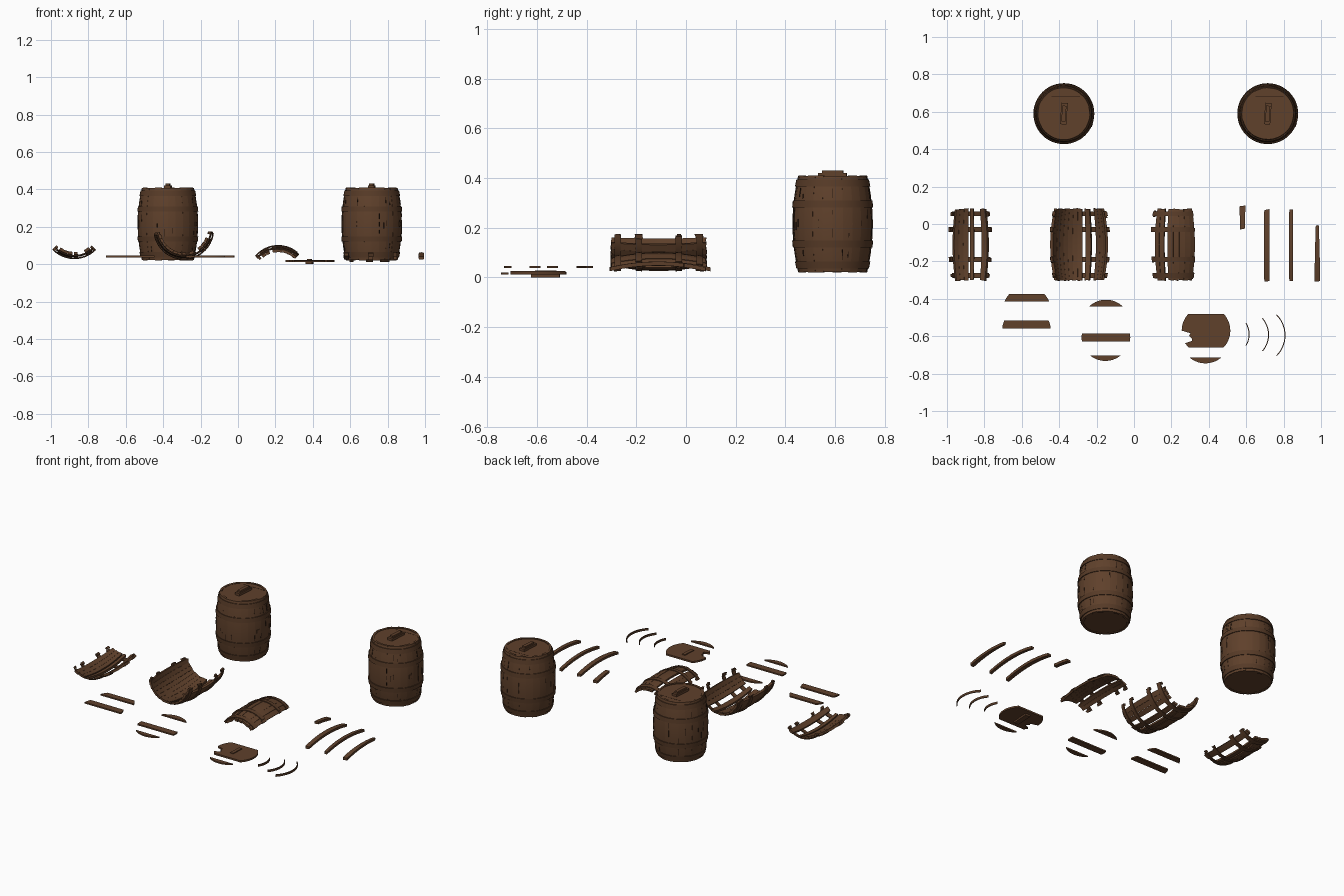
import bpy, bmesh, math, random
from math import sin, cos, asin, radians, pi
from mathutils import Matrix

random.seed(4)
if "Cube" in bpy.data.objects:
    bpy.data.objects.remove(bpy.data.objects["Cube"])

HALF = 0.195       # half length of a stave
BULGE = 0.165      # radius at the belly
LID_R = 0.13
HOOPS = (-0.165, -0.08, 0.08, 0.165)


def material(name, color):
    m = bpy.data.materials.new(name)
    m.use_nodes = True
    m.diffuse_color = (*color, 1)
    m.node_tree.nodes["Principled BSDF"].inputs["Base Color"].default_value = (*color, 1)
    return m


wood = material("brown wood", (0.115, 0.052, 0.024))
hoop_mat = material("hoop brown", (0.095, 0.043, 0.02))
crack_mat = material("dark crack", (0.018, 0.008, 0.004))


def finish(name, bm, mat):
    bmesh.ops.recalc_face_normals(bm, faces=bm.faces)
    me = bpy.data.meshes.new(name)
    bm.to_mesh(me)
    bm.free()
    me.materials.append(mat)
    ob = bpy.data.objects.new(name, me)
    bpy.context.collection.objects.link(ob)
    bpy.ops.object.select_all(action='DESELECT')
    ob.select_set(True)
    bpy.context.view_layer.objects.active = ob
    bpy.ops.object.shade_smooth_by_angle(angle=radians(28))
    return ob


def radius(t):
    return BULGE - 0.004 - 0.023 * (t / HALF) ** 2


# Placements turn (across, out, along) coordinates into the scene
def upright(cx, cy, cz):
    return lambda x, y, t: (cx + x, cy + y, cz + t)


def lying(cx, cy, cz, up):
    return lambda x, y, t: (cx + x, cy + t, cz - y * up)


def sweep(bm, place, a0, a1, t0, t1, inner, outer, ragged=0, taper=0):
    """Curved slab between two angles (degrees) along the barrel profile."""
    nt = max(1, round((t1 - t0) / 0.04))
    na = max(1, round((a1 - a0) / 7.5))
    jag = [[random.uniform(0, ragged) for _ in range(na + 1)] for _ in range(2)]
    grids = []
    for off in (inner, outer):
        grid = []
        for j in range(na + 1):
            row = []
            for i in range(nt + 1):
                f = i / nt
                t = (t0 + jag[0][j]) * (1 - f) + (t1 - jag[1][j]) * f
                mid = (a0 + a1) / 2
                a = radians(mid + (a0 + (a1 - a0) * j / na - mid) * (1 - taper * f))
                r = radius(t) + off
                row.append(bm.verts.new(place(r * sin(a), r * cos(a), t)))
            grid.append(row)
        grids.append(grid)
    lo, hi = grids
    for g in grids:
        for j in range(na):
            for i in range(nt):
                bm.faces.new((g[j][i], g[j + 1][i], g[j + 1][i + 1], g[j][i + 1]))
    for j in (0, na):
        for i in range(nt):
            bm.faces.new((lo[j][i], lo[j][i + 1], hi[j][i + 1], hi[j][i]))
    for i in (0, nt):
        for j in range(na):
            bm.faces.new((lo[j][i], lo[j + 1][i], hi[j + 1][i], hi[j][i]))


def strip(bm, cx, cy, z0, z1, y0, y1, r=LID_R, notch=False):
    """Slice of a round lid between two chords."""
    a0, a1 = asin(y0 / r), asin(y1 / r)
    n = 14
    angles = [a0 + (a1 - a0) * i / n for i in range(n + 1)]
    right = [(r * cos(a), r * sin(a)) for a in angles if abs(cos(a)) > 1e-3]
    left = [(-x, y) for x, y in reversed(right)]
    if notch:
        left = [(x + random.uniform(0.03, 0.05), y) if -0.065 < y < 0 else (x, y)
                for x, y in left]
    face = bm.faces.new([bm.verts.new((cx + x, cy + y, z0)) for x, y in right + left])
    top = bmesh.ops.extrude_face_region(bm, geom=[face])
    verts = [v for v in top["geom"] if isinstance(v, bmesh.types.BMVert)]
    bmesh.ops.translate(bm, verts=verts, vec=(0, 0, z1 - z0))


def block(bm, loc, size, turn=0):
    m = Matrix.Translation(loc) @ Matrix.Rotation(turn, 4, 'Z') @ Matrix.Diagonal((*size, 1))
    bmesh.ops.create_cube(bm, size=1, matrix=m)


def handle(name, x, y, z0, z1):
    """Grip bar with stepped ends."""
    bm = bmesh.new()
    h, turn = z1 - z0, radians(-4)
    block(bm, (x, y, z0 + h * 0.3), (0.034, 0.115, h * 0.6), turn)
    block(bm, (x, y, z0 + h * 0.5), (0.022, 0.085, h), turn)
    finish(name, bm, wood)


# Whole barrels
def barrel(name, cx, cy):
    place = upright(cx, cy, 0.215)
    bm = bmesh.new()
    step = 15
    for k in range(24):
        lift = random.uniform(-0.001, 0.001)
        cut = random.uniform(0, 0.003)
        sweep(bm, place, k * step, (k + 1) * step, -HALF + cut, HALF - cut, -0.014, lift)
    finish(name + "_staves", bm, wood)

    bm = bmesh.new()
    for t in HOOPS:
        sweep(bm, place, 0, 360, t - 0.014, t + 0.014, -0.002, 0.0045)
    finish(name + "_hoops", bm, hoop_mat)

    # Planked heads, top and bottom
    bm = bmesh.new()
    edges = (-0.132, -0.09, -0.045, 0, 0.045, 0.09, 0.132)
    for z in (0.025, 0.394):
        for a, b in zip(edges, edges[1:]):
            strip(bm, cx, cy, z, z + 0.011, a, b, r=0.132)
    finish(name + "_heads", bm, wood)
    handle(name + "_handle", cx, cy, 0.404, 0.431)

    # Side plug
    bm = bmesh.new()
    sweep(bm, place, 109, 116, -0.012, 0.012, -0.004, 0.004)
    finish(name + "_plug", bm, wood)

    # Cracks and plank seams
    bm = bmesh.new()
    for k in range(26):
        a = random.randrange(24) * step + random.choice((0, 0, 6))
        t = random.choice((-0.125, -0.04, 0.0, 0.04, 0.12)) + random.uniform(-0.01, 0.01)
        size = random.uniform(0.008, 0.022)
        sweep(bm, place, a - 0.5, a + 0.5, t - size, t + size, -0.003, 0.0015)
    block(bm, (cx + 0.02, cy + 0.09, 0.405), (0.17, 0.003, 0.001))
    finish(name + "_cracks", bm, crack_mat)


barrel("left_barrel", 0.715, 0.59)
barrel("right_barrel", -0.375, 0.59)


# Broken barrel walls: runs of staves held by bent hoops
def wall(name, cx, cz, up, runs, hoop_arc):
    place = lying(cx, -0.11, cz, up)
    bm = bmesh.new()
    for a, b in runs:
        n = max(1, round((b - a) / 11))
        w = (b - a) / n
        for k in range(n):
            lift = random.uniform(-0.0012, 0.0012)
            sweep(bm, place, a + k * w, a + (k + 1) * w - 0.3,
                  -HALF, HALF, -0.014, lift, ragged=0.008)
    finish(name + "_staves", bm, wood)
    bm = bmesh.new()
    for t in HOOPS:
        a, b = (v + random.uniform(-4, 4) for v in hoop_arc)
        sweep(bm, place, a, b, t - 0.013, t + 0.013, -0.001, 0.0045)
    # Splinters clinging to the hoop ends
    for a in hoop_arc:
        for t in HOOPS:
            s = random.uniform(0.012, 0.024)
            sweep(bm, place, a - 3, a + 3, t - s, t + s, -0.012, 0, ragged=0.01)
    finish(name + "_hoops", bm, hoop_mat)


wall("small_wall", -0.875, 0.19, 1, [(-36, -4), (-1, 8), (24, 38)], (-44, 43))
wall("half_wall", -0.29, 0.187, 1, [(-78, 6), (12, 24), (36, 70)], (-80, 82))
wall("arched_wall", 0.215, -0.06, -1, [(-40, -20), (-13, 44)], (-47, 42))

# Loose staves
for name, x, y, t0, t1, width, taper in (
        ("short_stave", 0.58, -0.095, 0.065, HALF, 9, -0.4),
        ("wide_stave", 0.71, -0.115, -HALF, HALF, 11, 0),
        ("narrow_stave", 0.84, -0.115, -HALF, HALF, 8, 0),
        ("snapped_stave", 0.98, -0.115, -HALF, 0.11, 12, 0.5)):
    bm = bmesh.new()
    sweep(bm, lying(x, y, -0.098, -1), -width / 2, width / 2, t0, t1,
          -0.015, 0.001, ragged=0.006, taper=taper)
    finish(name, bm, wood)

# Loose lid planks
for i, (x, y, y0, y1) in enumerate((
        (-0.573, -0.465, 0.05, 0.09), (-0.575, -0.57, 0.01, 0.055),
        (-0.15, -0.535, 0.095, LID_R), (-0.15, -0.607, -0.022, 0.022),
        (-0.153, -0.602, -LID_R, -0.1))):
    bm = bmesh.new()
    strip(bm, x, y, 0.037, 0.046, y0, y1)
    finish("lid_plank_%d" % (i + 1), bm, wood)

# Broken lid with its grip, and the slice fallen off it
bm = bmesh.new()
strip(bm, 0.385, -0.57, 0.011, 0.022, -0.09, 0.09, notch=True)
strip(bm, 0.382, -0.615, 0.011, 0.02, -LID_R, -0.1)
finish("broken_lid", bm, wood)
handle("broken_lid_handle", 0.382, -0.565, 0, 0.027)

# Loose hoop fragments
for name, x, y, r, half in (("short_hoop_piece", 0.618, -0.59, 0.115, 32),
                            ("middle_hoop_piece", 0.722, -0.592, 0.135, 41),
                            ("long_hoop_piece", 0.81, -0.595, 0.157, 45)):
    bm = bmesh.new()
    rings = []
    for i in range(15):
        a = radians(-half + 2 * half * i / 14)
        rings.append([bm.verts.new((x - r + q * cos(a), y + q * sin(a), z))
                      for q, z in ((r, 0.012), (r, 0.026), (r - 0.005, 0.026), (r - 0.005, 0.012))])
    for p, q in zip(rings, rings[1:]):
        for k in range(4):
            bm.faces.new((p[k], p[k - 1], q[k - 1], q[k]))
    bm.faces.new(rings[0])
    bm.faces.new(rings[-1])
    finish(name, bm, hoop_mat)
